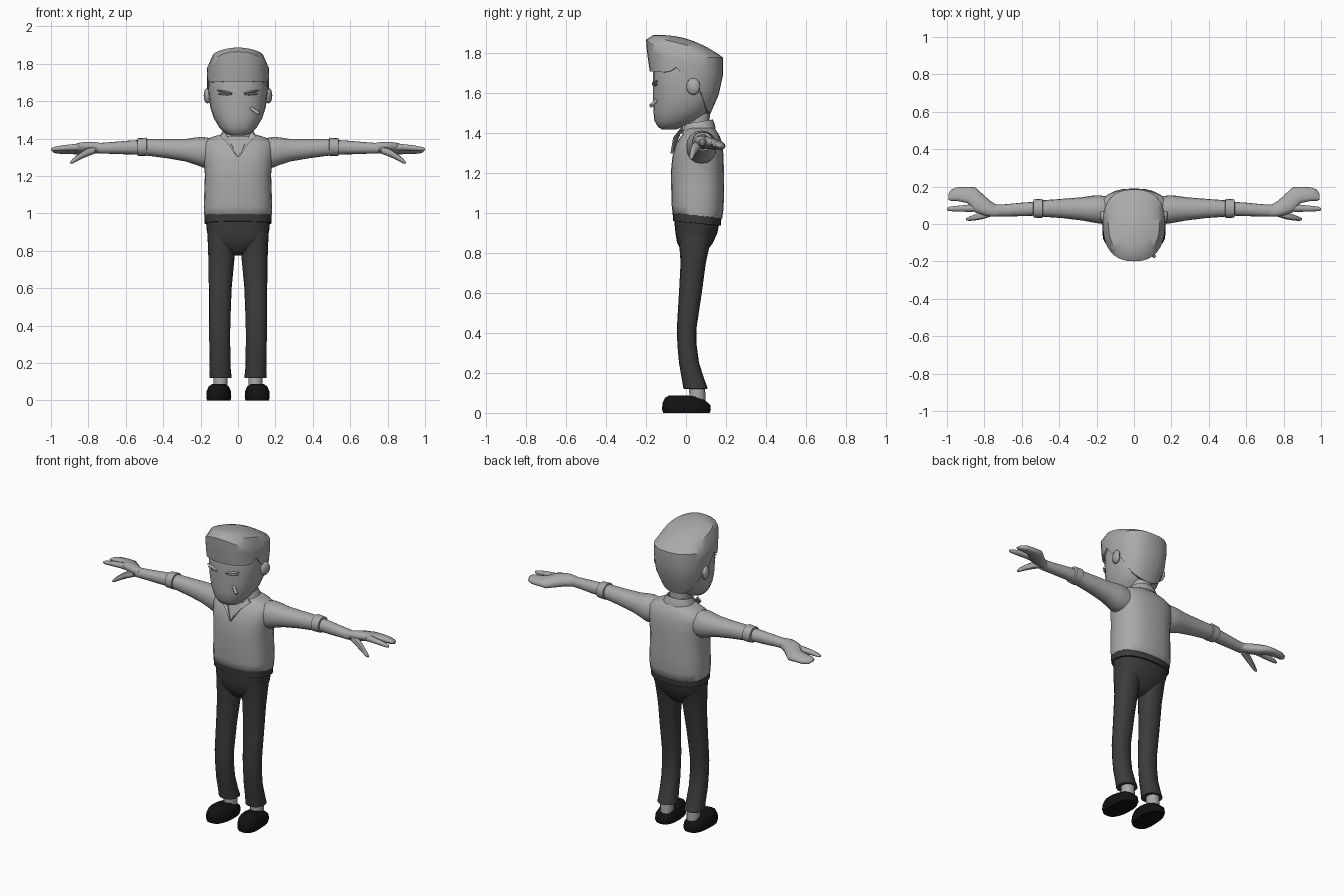
import bpy, bmesh, math
from mathutils import Vector


def material(name, v):
    m = bpy.data.materials.new(name)
    m.diffuse_color = (v, v, v, 1)
    return m


LIGHT = material("light grey", 0.40)
DARK = material("charcoal", 0.045)
BLACK = material("black", 0.006)


def finish(name, bm, mat, mirror=False, smooth=50):
    bmesh.ops.recalc_face_normals(bm, faces=bm.faces)
    me = bpy.data.meshes.new(name)
    bm.to_mesh(me)
    bm.free()
    me.materials.append(mat)
    ob = bpy.data.objects.new(name, me)
    bpy.context.collection.objects.link(ob)
    if mirror:
        ob.modifiers.new("mirror", 'MIRROR').use_mirror_merge = False
    bpy.ops.object.select_all(action='DESELECT')
    ob.select_set(True)
    bpy.context.view_layer.objects.active = ob
    bpy.ops.object.shade_smooth_by_angle(angle=math.radians(smooth))
    return ob


def skin_rings(name, rings, mat, mirror=False, smooth=50):
    """Join rings of points into a closed, capped skin."""
    bm = bmesh.new()
    vs = [[bm.verts.new(p) for p in r] for r in rings]
    n = len(vs[0])
    for a, b in zip(vs, vs[1:]):
        for i in range(n):
            j = (i + 1) % n
            bm.faces.new((a[i], a[j], b[j], b[i]))
    bm.faces.new(vs[0])
    bm.faces.new(vs[-1])
    return finish(name, bm, mat, mirror, smooth)


def unit(i, n, power):
    a = 2 * math.pi * i / n
    c, s = math.cos(a), math.sin(a)
    return (math.copysign(abs(c) ** (2 / power), c),
            math.copysign(abs(s) ** (2 / power), s))


def loft(name, axis, secs, mat, n=16, power=2.2, mirror=False, warp=None, smooth=50):
    """Sections are (position, centre a, centre b, radius a, radius b)."""
    rings = []
    for pos, ca, cb, ra, rb in secs:
        ring = []
        for i in range(n):
            u, v = unit(i, n, power)
            a, b = ca + ra * u, cb + rb * v
            p = (a, b, pos) if axis == 'z' else (pos, a, b)
            ring.append(warp(*p) if warp else p)
        rings.append(ring)
    return skin_rings(name, rings, mat, mirror, smooth)


def interp(x, pts):
    for (x0, y0), (x1, y1) in zip(pts, pts[1:]):
        if x <= x1:
            t = max(0, (x - x0) / (x1 - x0))
            return y0 + t * (y1 - y0)
    return pts[-1][1]


# Shirt body, its hem sloping down to the back
loft("shirt_body", 'z', [
    (0.975, 0, .057, .165, .112), (.985, 0, .057, .180, .124),
    (1.03, 0, .058, .183, .130), (1.12, 0, .058, .180, .132),
    (1.21, 0, .057, .177, .132), (1.28, 0, .060, .185, .128),
    (1.34, 0, .065, .192, .117), (1.38, 0, .072, .188, .098),
    (1.405, 0, .075, .150, .080), (1.425, 0, .07, .085, .070)],
    LIGHT, n=24, power=2.5,
    warp=lambda x, y, z: (x, y, z - .1 * (y - .057) * max(0, 1 - (z - .975) / .2)))

# Sleeves, rolled cuffs and forearms
loft("sleeve", 'x', [
    (.11, .075, 1.325, .07, .07), (.19, .078, 1.328, .075, .082),
    (.225, .08, 1.333, .071, .073), (.28, .081, 1.338, .062, .060),
    (.38, .083, 1.346, .052, .051), (.50, .083, 1.354, .043, .043)],
    LIGHT, mirror=True)
loft("cuff", 'x', [
    (.487, .083, 1.356, .040, .040), (.489, .083, 1.356, .052, .049),
    (.537, .083, 1.355, .049, .047), (.539, .083, 1.355, .036, .036)],
    LIGHT, mirror=True)
loft("forearm", 'x', [
    (.52, .082, 1.354, .037, .039), (.60, .078, 1.352, .036, .036),
    (.68, .073, 1.350, .033, .031), (.75, .071, 1.348, .032, .028)],
    LIGHT, mirror=True)


# Hands: palm flowing into joined fingers, a separate forefinger and a thumb
def hand_tilt(x, y, z):
    return (x, y, z - .22 * (y - .08))


loft("palm_and_fingers", 'x', [
    (.73, .071, 1.348, .030, .026), (.77, .082, 1.352, .042, .030),
    (.81, .105, 1.355, .056, .031), (.85, .130, 1.357, .067, .027),
    (.89, .155, 1.358, .043, .022), (.95, .160, 1.356, .036, .018),
    (.98, .153, 1.353, .029, .013), (.993, .145, 1.351, .014, .006)],
    LIGHT, n=12, mirror=True, warp=hand_tilt)
loft("forefinger", 'x', [
    (.80, .092, 1.352, .024, .022), (.87, .085, 1.354, .020, .018),
    (.94, .082, 1.349, .016, .015), (.985, .081, 1.344, .012, .011),
    (1.0, .080, 1.342, .006, .006)], LIGHT, n=8, mirror=True)
loft("thumb", 'x', [
    (.765, .062, 1.340, .022, .020), (.81, .047, 1.326, .021, .023),
    (.85, .035, 1.303, .016, .018), (.885, .027, 1.279, .011, .013),
    (.897, .026, 1.271, .005, .005)], LIGHT, n=8, mirror=True)

# Belt, hips and trouser legs
loft("belt", 'z', [
    (.945, 0, .055, .160, .105), (.947, 0, .055, .178, .119),
    (.989, 0, .055, .180, .122), (.991, 0, .055, .160, .105)],
    DARK, n=24, power=2.5, warp=lambda x, y, z: (x, y, z - .1 * (y - .055)))
loft("hips", 'z', [
    (.775, 0, .040, .030, .030), (.80, 0, .040, .085, .058),
    (.85, 0, .045, .150, .090), (.90, 0, .052, .166, .105),
    (.965, 0, .055, .172, .114)], DARK, n=24, power=2.4)
loft("trouser_leg", 'z', [
    (.12, .092, .048, .050, .052), (.121, .093, .048, .059, .061),
    (.17, .095, .035, .056, .056), (.25, .097, .015, .056, .050),
    (.34, .098, .005, .056, .048), (.42, .098, .003, .057, .049),
    (.60, .095, .022, .061, .057), (.75, .089, .036, .069, .063),
    (.83, .088, .042, .073, .075), (.90, .086, .048, .078, .085)],
    DARK, mirror=True)

# Socks and shoes
loft("sock", 'z', [(.05, .093, .058, .038, .040), (.14, .093, .055, .038, .040)],
     LIGHT, n=12, mirror=True)
loft("shoe", 'z', [
    (0, .102, .002, .062, .116), (.018, .102, .002, .066, .122),
    (.05, .102, .002, .064, .119), (.075, .102, -.005, .053, .100),
    (.088, .102, -.012, .034, .070)], BLACK, n=20, power=2.6, mirror=True,
    warp=lambda x, y, z: (x - .08 * y * (1 if y < 0 else .3), y,
                          z - max(0, y) * .15 * z / .088))

# Neck and standing collar
loft("neck", 'z', [(1.36, 0, .055, .066, .066), (1.43, 0, .055, .062, .062),
                   (1.54, 0, .055, .062, .066)], LIGHT, n=16)
loft("collar_band", 'z', [
    (1.405, 0, .062, .098, .086), (1.425, 0, .062, .090, .082),
    (1.452, 0, .060, .076, .074), (1.450, 0, .060, .068, .066),
    (1.42, 0, .058, .062, .062)], LIGHT, n=20,
    warp=lambda x, y, z: (x, y, z + .16 * (y - .05)))


def plate(name, pts, thick, mirror):
    bm = bmesh.new()
    f = bm.faces.new([bm.verts.new(p) for p in pts])
    ext = bmesh.ops.extrude_face_region(bm, geom=[f])
    for g in ext["geom"]:
        if isinstance(g, bmesh.types.BMVert):
            g.co.y += thick
    return finish(name, bm, LIGHT, mirror, 20)


plate("collar_flap", [(0.003, -.078, 1.295), (.055, -.064, 1.375), (.097, -.018, 1.413),
                      (.072, -.016, 1.437), (.045, -.045, 1.39)], .012, True)
plate("open_neck_skin", [(0, -.073, 1.30), (.055, -.03, 1.41), (-.055, -.03, 1.41)], .009, False)

# Head with tapered jaw
loft("head", 'z', [
    (1.416, 0, -.085, .035, .035), (1.428, 0, -.078, .068, .062),
    (1.46, 0, -.050, .100, .108), (1.51, 0, -.022, .130, .141),
    (1.57, 0, -.008, .149, .157), (1.64, 0, -.003, .157, .162),
    (1.72, 0, 0, .160, .164), (1.79, 0, 0, .145, .150)], LIGHT, n=24, power=2.3)


# Hair: swept-up front, short sideburns, low nape
def hairline(v):
    return interp(v, [(-1, 1.705), (-.5, 1.70), (-.3, 1.725), (-.1, 1.73), (0, 1.67),
                      (.2, 1.66), (.45, 1.60), (.7, 1.53), (1, 1.49)])


def hair_point(i, n, t, scale):
    u, v = unit(i, n, 2.45)
    low, rim = hairline(v), 1.775 + .09 * max(0, -v) ** 2
    z = low + t * (rim - low)
    rx = interp(z, [(1.49, .115), (1.6, .158), (1.7, .167), (1.8, .166)])
    back = interp(z, [(1.49, .12), (1.6, .168), (1.67, .185), (1.8, .185)])
    front = interp(z, [(1.70, .180), (1.80, .195), (1.87, .20)])
    x, y = rx * u * scale, (back if v > 0 else front) * v * scale
    if t == 1 and scale < 1:
        z = 1.887 - 1.2 * max(0, y + .12) ** 2 - 1.75 * x * x
    return (x, y, z)


N = 32
steps = [(0, .84), (0, 1), (.35, 1), (.7, 1), (1, 1), (1, .82), (1, .55), (1, .28), (1, .06)]
skin_rings("hair", [[hair_point(i, N, t, s) for i in range(N)] for t, s in steps],
           LIGHT, smooth=40)


def ellipsoid(name, loc, size, yaw=0, roll=0):
    bm = bmesh.new()
    bmesh.ops.create_uvsphere(bm, u_segments=12, v_segments=8, radius=1)
    from mathutils import Euler
    m = Euler((0, roll, yaw)).to_matrix()
    for w in bm.verts:
        w.co = m @ Vector(c * s for c, s in zip(w.co, size)) + Vector(loc)
    return finish(name, bm, LIGHT, True)


# Ears and narrow slanted eyelids
ellipsoid("ear", (.163, .036, 1.63), (.019, .036, .042), yaw=-.25)
ellipsoid("upper_eyelid", (.070, -.156, 1.650), (.044, .011, .006), yaw=.25, roll=-.2)
ellipsoid("lower_eyelid", (.070, -.155, 1.638), (.038, .009, .006), yaw=.25, roll=-.05)

# Small stick held in the mouth
start, end = Vector((.060, -.138, 1.570)), Vector((.112, -.175, 1.533))
bm = bmesh.new()
bmesh.ops.create_cone(bm, cap_ends=True, segments=10, radius1=.009, radius2=.009,
                      depth=(end - start).length)
rot = (end - start).to_track_quat('Z', 'Y').to_matrix()
for w in bm.verts:
    w.co = rot @ w.co + (start + end) / 2
finish("mouth_stick", bm, LIGHT)
